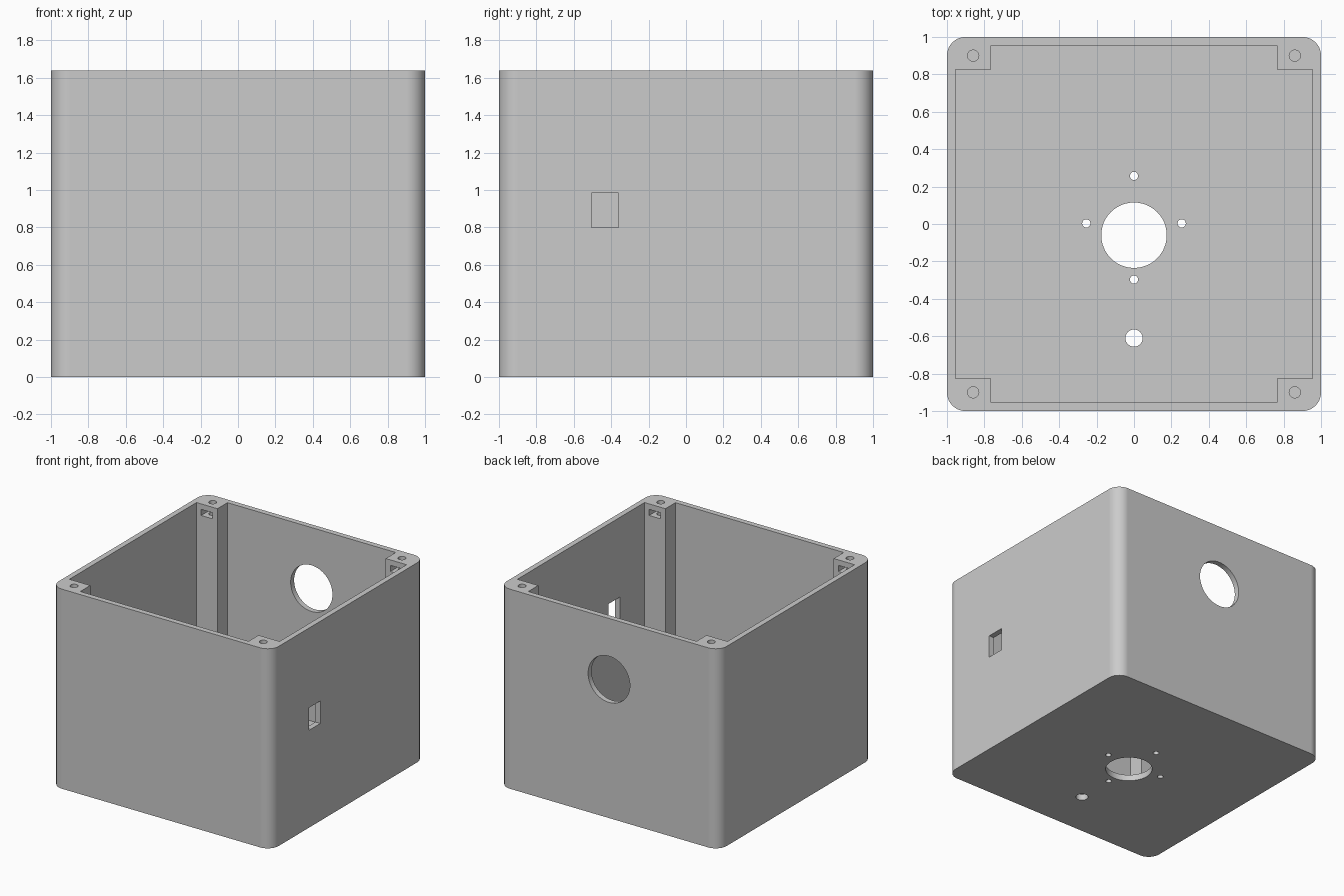
import bpy, bmesh, math
from mathutils import Matrix, Vector

if "Cube" in bpy.data.objects:
    bpy.data.objects.remove(bpy.data.objects["Cube"], do_unlink=True)

HEIGHT = 1.64
FLOOR = 0.05
INNER = 0.955              # inside face of the walls
POST_X, POST_Y = 0.765, 0.825   # inner faces of the corner posts
RADIUS = 0.1
SCREW_X, SCREW_Y = 0.86, 0.90

grey = bpy.data.materials.new("plain_grey")
grey.use_nodes = True
colour = (0.6, 0.6, 0.6, 1)
grey.diffuse_color = colour
grey.node_tree.nodes["Principled BSDF"].inputs["Base Color"].default_value = colour


def prism(name, outline, z0, z1):
    """Extrude a flat counter-clockwise outline from z0 to z1."""
    bm = bmesh.new()
    base = bm.faces.new([bm.verts.new((x, y, z0)) for x, y in outline])
    top = bmesh.ops.extrude_face_region(bm, geom=[base])["geom"]
    bmesh.ops.translate(bm, vec=(0, 0, z1 - z0),
                        verts=[g for g in top if isinstance(g, bmesh.types.BMVert)])
    bmesh.ops.recalc_face_normals(bm, faces=bm.faces)
    mesh = bpy.data.meshes.new(name)
    bm.to_mesh(mesh)
    bm.free()
    obj = bpy.data.objects.new(name, mesh)
    bpy.context.collection.objects.link(obj)
    mesh.materials.append(grey)
    return obj


def circle(x, y, r, n=48):
    return [(x + r * math.cos(math.tau * i / n), y + r * math.sin(math.tau * i / n))
            for i in range(n)]


def rect(x0, x1, y0, y1):
    return [(x0, y0), (x1, y0), (x1, y1), (x0, y1)]


def cut(body, cutter):
    """Subtract the cutter from the body and discard it."""
    mod = body.modifiers.new("cut", "BOOLEAN")
    mod.operation = "DIFFERENCE"
    mod.solver = "EXACT"
    mod.object = cutter
    bpy.context.view_layer.objects.active = body
    bpy.ops.object.modifier_apply(modifier=mod.name)
    bpy.data.objects.remove(cutter, do_unlink=True)


# Outer block with rounded vertical corners
SEG = 16
outline = []
for q, (sx, sy) in enumerate([(1, 1), (-1, 1), (-1, -1), (1, -1)]):
    for i in range(SEG + 1):
        a = math.pi / 2 * (q + i / SEG)
        outline.append((sx * (1 - RADIUS) + RADIUS * math.cos(a),
                        sy * (1 - RADIUS) + RADIUS * math.sin(a)))
box = prism("enclosure_box", outline, 0, HEIGHT)

# Open cavity that leaves a square post in each corner
cavity = []
for sx, sy in [(1, 1), (-1, 1), (-1, -1), (1, -1)]:
    corner = [(INNER, POST_Y), (POST_X, POST_Y), (POST_X, INNER)]
    if sx != sy:
        corner.reverse()
    cavity += [(sx * x, sy * y) for x, y in corner]
cut(box, prism("cavity_cutter", cavity, FLOOR, HEIGHT + 0.1))

# Floor openings: large hole, cable hole and four mounting holes
floor_holes = [(0, -0.06, 0.175), (0, -0.61, 0.046), (0, 0.257, 0.022),
               (0, -0.297, 0.022), (0.255, 0.003, 0.022), (-0.255, 0.003, 0.022)]
for x, y, r in floor_holes:
    cut(box, prism("floor_hole_cutter", circle(x, y, r), -0.1, FLOOR + 0.1))

# Screw holes down the posts, with nut slots in their inner faces
for sx in (1, -1):
    for sy in (1, -1):
        x, y = sx * SCREW_X, sy * SCREW_Y
        cut(box, prism("screw_hole_cutter", circle(x, y, 0.03, 32), 1.4, HEIGHT + 0.1))
        ends = sorted((sy * (POST_Y - 0.03), sy * 0.95))
        cut(box, prism("nut_slot_cutter", rect(x - 0.052, x + 0.052, *ends), 1.545, 1.595))

# Rectangular socket opening in the side wall
cut(box, prism("socket_cutter", rect(0.9, 1.1, -0.505, -0.36), 0.80, 0.985))

# Round opening in the back wall
port = prism("port_cutter", circle(0, 0, 0.19, 64), -0.1, 0.1)
port.data.transform(Matrix.Translation(Vector((0, 0.98, 1.14)))
                    @ Matrix.Rotation(math.pi / 2, 4, "X"))
cut(box, port)

# Smooth the curved surfaces while keeping the walls flat
for o in bpy.context.selected_objects:
    o.select_set(False)
box.select_set(True)
bpy.context.view_layer.objects.active = box
bpy.ops.object.shade_smooth_by_angle(angle=math.radians(30))
weighted = box.modifiers.new("flat_walls", "WEIGHTED_NORMAL")
weighted.keep_sharp = True
